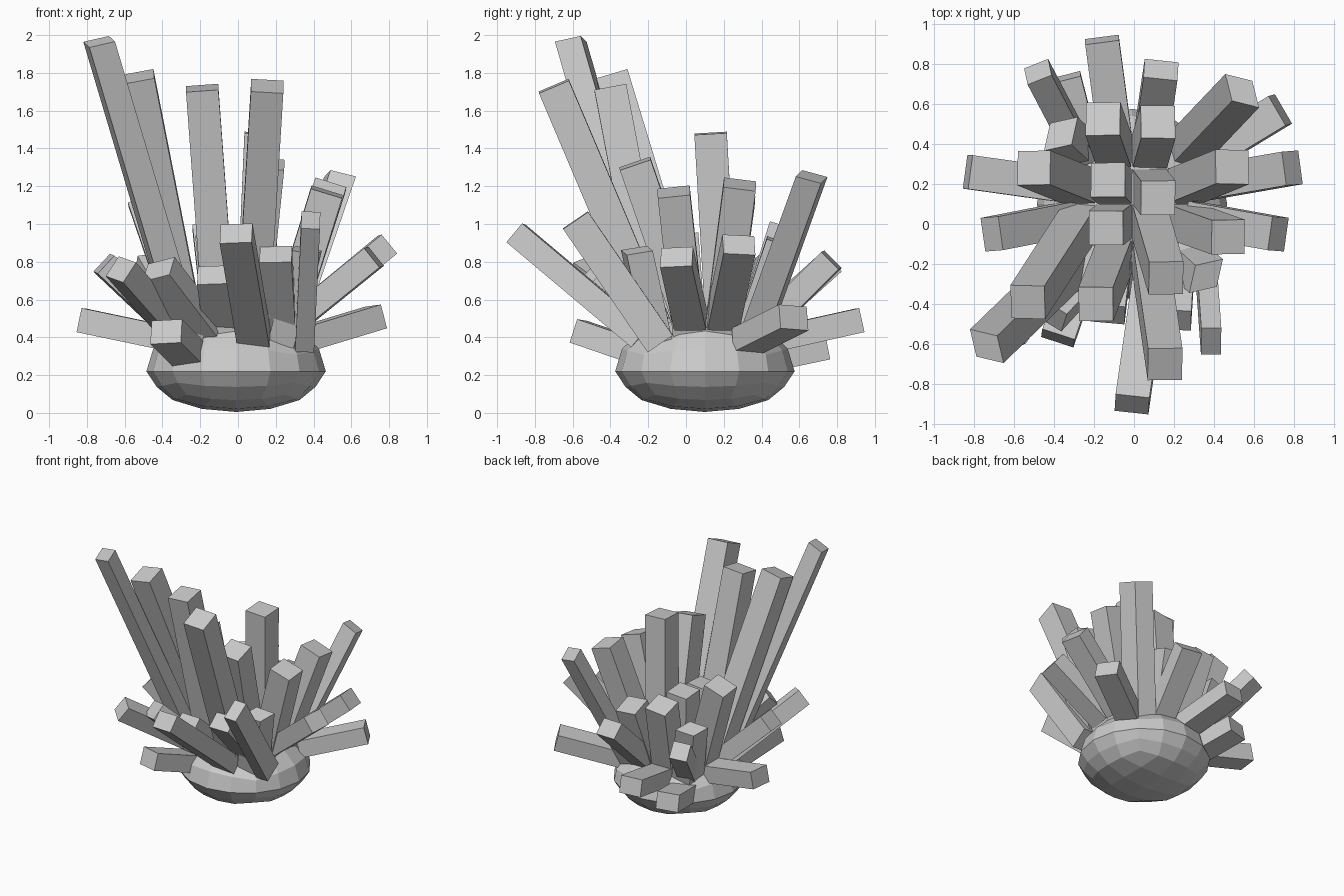
import bpy, bmesh, math
from mathutils import Vector

if "Cube" in bpy.data.objects:
    bpy.data.objects.remove(bpy.data.objects["Cube"])

CX, CY, CZ = -0.01, 0.10, 0.22      # centre of the base's widest ring


def add_object(name, bm):
    bmesh.ops.recalc_face_normals(bm, faces=bm.faces)
    mesh = bpy.data.meshes.new(name)
    bm.to_mesh(mesh)
    bm.free()
    obj = bpy.data.objects.new(name, mesh)
    bpy.context.collection.objects.link(obj)
    return obj


# Faceted base: gridded cube rounded to a squashed ball, flatter below
bm = bmesh.new()
bmesh.ops.create_cube(bm, size=2)
bmesh.ops.subdivide_edges(bm, edges=bm.edges[:], cuts=3, use_grid_fill=True)
for v in bm.verts:
    p = Vector([math.tan(c * math.pi / 4) for c in v.co]).normalized()
    r = 0.455 if -0.6 < p.z < -0.1 else 0.475
    v.co = (CX + r * p.x, CY + r * p.y,
            CZ + p.z * (0.31 if p.z > 0 else 0.215))
add_object("rock_base", bm)


def spike(name, base, tip, facing, w, h, shear=0.0):
    """Prism from base to tip; its section is turned from the facing direction.
    A shear squeezes the section along one diagonal, as in the corner cells."""
    base, tip, n = Vector(base), Vector(tip), Vector(facing)
    d = (tip - base).normalized()
    base -= d * 0.04
    q = n.rotation_difference(d)
    if abs(n.z) > 0.5:
        u, v = Vector((1, 0, 0)), Vector((0, 1, 0))
    else:
        u, v = n.cross(Vector((0, 0, 1))), Vector((0, 0, 1))
    u, v = u * w / 2, v * h / 2
    u, v = q @ (u - v * shear), q @ (v - u * shear)
    bm = bmesh.new()
    rings = [[bm.verts.new(c + u * a + v * b)
              for a, b in ((-1, -1), (1, -1), (1, 1), (-1, 1))] for c in (base, tip)]
    for ring in rings:
        bm.faces.new(ring)
    for i in range(4):
        j = (i + 1) % 4
        bm.faces.new((rings[0][i], rings[0][j], rings[1][j], rings[1][i]))
    add_object(name, bm)


# Upper spikes: one per cell of a 4 x 4 grid, rows from back to front
TOP = [
    [(-.365, .45, .82), (-.155, .525, .98), (.12, .51, .90), (.54, .665, 1.25)],
    [(-.50, .28, 1.13), (-.13, .22, .97), (.12, .13, 1.48), (.49, .285, 1.21)],
    [(-.53, -.39, 1.78), (-.14, -.02, .94), (.16, -.27, 1.32), (.47, -.065, 1.17)],
    [(-.735, -.61, 1.965), (-.19, -.40, 1.72), (.155, -.70, 1.73), (.36, -.26, .86)],
]
STEP = (-.26, -.087, .087, .26)
for r, row in enumerate(TOP):
    for c, tip in enumerate(row):
        x, y = STEP[c], -STEP[r]
        z = CZ + 0.29 * math.sqrt(max(0.1, 1 - (x * x + y * y) / 0.226))
        corner = r in (0, 3) and c in (0, 3)
        shear = 0.2 * math.copysign(1, x * y) if corner else 0
        size = .14 if corner else .172
        spike(f"top_spike_{r}_{c}", (CX + x, CY + y, z), tip, (0, 0, 1), size, size, shear)

# Outer spikes grouped by the side they grow from: (base, tip)
SIDES = {
    "front": ((0, -1, 0), [
        ((.08, -.27, .42), (-.01, -.90, .95)),
        ((-.10, -.20, .50), (-.13, -.45, .73)),
        ((.22, -.17, .49), (.20, -.48, .84)),
        ((-.27, -.25, .32), (-.38, -.57, .43)),
        ((-.19, -.20, .46), (-.42, -.45, .76))]),
    "right": ((1, 0, 0), [
        ((.33, .20, .51), (.79, .28, .89)),
        ((.33, .02, .51), (.72, -.05, .825)),
        ((.35, .34, .39), (.73, .57, .505))]),
    "left": ((-1, 0, 0), [
        ((-.40, .20, .40), (-.83, .26, .49)),
        ((-.35, .02, .45), (-.71, -.05, .79)),
        ((-.31, -.10, .41), (-.62, -.57, .76))]),
    "back": ((0, 1, 0), [
        ((.08, .40, .44), (.135, .77, .81)),
        ((-.10, .47, .39), (-.16, .92, .49)),
        ((-.27, .36, .43), (-.48, .76, .79)),
        ((-.27, .42, .28), (-.35, .73, .345))]),
}
for side, (n, items) in SIDES.items():
    for i, (base, tip) in enumerate(items):
        w = .13 if (side, i) in (("left", 2), ("back", 2)) else .17
        spike(f"{side}_spike_{i}", base, tip, n, w, .13)

# Narrow spike on the front right
spike("narrow_spike", (.355, -.16, .40), (.385, -.585, 1.02), (0, 0, 1), .10, .16)
